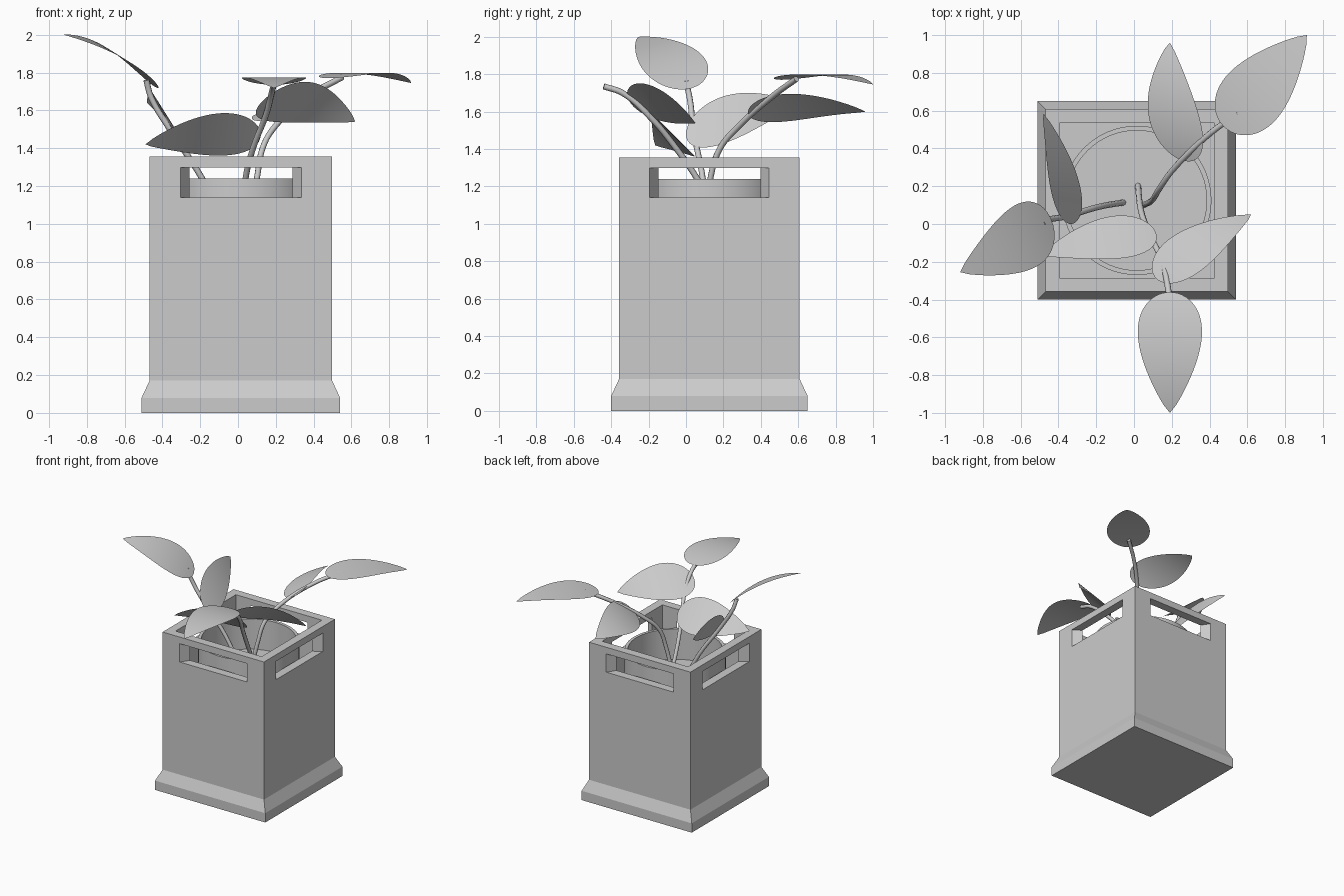
import bpy, bmesh, math
from mathutils import Vector

if "Cube" in bpy.data.objects:
    bpy.data.objects.remove(bpy.data.objects["Cube"])

CX, CY = 0.015, 0.125          # planter axis


def add_object(name, bm, smooth=False, recalc=True):
    if recalc:
        bmesh.ops.recalc_face_normals(bm, faces=bm.faces)
    for f in bm.faces:
        f.smooth = smooth
    me = bpy.data.meshes.new(name)
    bm.to_mesh(me)
    bm.free()
    ob = bpy.data.objects.new(name, me)
    bpy.context.collection.objects.link(ob)
    return ob


def activate(ob):
    bpy.ops.object.select_all(action='DESELECT')
    ob.select_set(True)
    bpy.context.view_layer.objects.active = ob


def lathe(name, profile, sides, turn=0.0, scale=1.0, smooth=False):
    """Stack rings of (radius, z); both ends are capped."""
    bm = bmesh.new()
    rings = []
    for r, z in profile:
        rings.append([bm.verts.new((CX + r * scale * math.cos(turn + 2 * math.pi * i / sides),
                                    CY + r * scale * math.sin(turn + 2 * math.pi * i / sides), z))
                      for i in range(sides)])
    for a, b in zip(rings, rings[1:]):
        for i in range(sides):
            j = (i + 1) % sides
            bm.faces.new((a[i], a[j], b[j], b[i]))
    bm.faces.new(rings[0])
    bm.faces.new(rings[-1])
    ob = add_object(name, bm, smooth)
    if smooth:
        activate(ob)
        bpy.ops.object.shade_smooth_by_angle(angle=math.radians(35))
    return ob


# Square planter box with flared foot and hollow inside
planter = lathe("planter_box", [(0.525, 0), (0.525, 0.08), (0.483, 0.17), (0.483, 1.355),
                                (0.41, 1.355), (0.41, 0.17)], 4, math.pi / 4, math.sqrt(2))

# Handle slots, narrowing inwards, one through each wall
inner, outer = (0.272 + 0.048 * 0.03 / -0.073, 0.38), (0.32 + 0.048 * 0.03 / 0.073, 0.513)
for k in range(4):
    a = k * math.pi / 2
    d, s = Vector((math.cos(a), math.sin(a), 0)), Vector((-math.sin(a), math.cos(a), 0))
    bm = bmesh.new()
    ends = []
    for half, dist in (inner, outer):
        ends.append([bm.verts.new(Vector((CX, CY, z)) + d * dist + s * half * q)
                     for q, z in ((-1, 1.14), (1, 1.14), (1, 1.298), (-1, 1.298))])
    for i in range(4):
        j = (i + 1) % 4
        bm.faces.new((ends[0][i], ends[0][j], ends[1][j], ends[1][i]))
    bm.faces.new(ends[0])
    bm.faces.new(ends[1])
    cutter = add_object("slot_cutter", bm)
    cutter.hide_render = True
    mod = planter.modifiers.new("slot", 'BOOLEAN')
    mod.operation, mod.solver, mod.object = 'DIFFERENCE', 'EXACT', cutter
    activate(planter)
    bpy.ops.object.modifier_apply(modifier=mod.name)
    bpy.data.objects.remove(cutter)

# Round inner pot, filled with soil up to z = 0.98
lathe("inner_pot", [(0.395, 0.17), (0.395, 1.24), (0.37, 1.24), (0.37, 0.98)], 64, smooth=True)


# Curved stems
def stem(name, pts):
    cu = bpy.data.curves.new(name, 'CURVE')
    cu.dimensions = '3D'
    cu.bevel_depth, cu.bevel_resolution, cu.resolution_u = 0.016, 2, 6
    cu.use_fill_caps = True
    sp = cu.splines.new('BEZIER')
    sp.bezier_points.add(len(pts) - 1)
    for bp, p in zip(sp.bezier_points, pts):
        bp.co = p
        bp.handle_left_type = bp.handle_right_type = 'AUTO'
    ob = bpy.data.objects.new(name, cu)
    bpy.context.collection.objects.link(ob)
    activate(ob)
    bpy.ops.object.convert(target='MESH')


stem("stem_right", [(0.05, 0.10, 0.96), (0.10, 0.13, 1.24), (0.13, 0.18, 1.40),
                    (0.20, 0.28, 1.52), (0.38, 0.46, 1.68), (0.55, 0.59, 1.775)])
stem("stem_front", [(0.02, 0.21, 0.96), (0.04, 0.06, 1.24), (0.08, -0.05, 1.40),
                    (0.15, -0.20, 1.58), (0.18, -0.34, 1.70), (0.19, -0.44, 1.735)])
stem("stem_left", [(-0.05, 0.115, 0.96), (-0.19, 0.09, 1.24), (-0.36, 0.04, 1.50),
                   (-0.46, 0.02, 1.67), (-0.485, 0.0, 1.76)])


# Thin arched leaves: base, tip, sideways direction, half width, arch height
def leaf(name, base, tip, side, half, arch, n=24):
    base, tip, side = Vector(base), Vector(tip), Vector(side).normalized()
    up = side.cross(tip - base).normalized()
    if up.z < 0:
        up = -up
    bm = bmesh.new()
    rows = []
    for i in range(n + 1):
        t = (i / n) ** 1.5
        w = half * max(math.sin(math.pi * t ** 0.62), 0.0) ** 0.8
        c = base.lerp(tip, t) + up * (4 * arch * t * (1 - t))
        if i in (0, n):
            rows.append([bm.verts.new(c)] * 3)
        else:
            rows.append([bm.verts.new(c + side * w * q) for q in (-1, 0, 1)])
    for a, b in zip(rows, rows[1:]):
        for q in (0, 1):
            loop = list(dict.fromkeys((a[q], a[q + 1], b[q + 1], b[q])))
            f = bm.faces.new(loop)
            f.normal_update()
            if f.normal.dot(up) < 0:
                f.normal_flip()
    add_object(name, bm, smooth=True, recalc=False)


leaf("leaf_back_right", (0.48, 0.51, 1.77), (0.915, 1.0, 1.745), (0.74, -0.67, 0), 0.175, 0.04)
leaf("leaf_back", (0.26, 0.335, 1.58), (0.19, 0.96, 1.60), (0.285, -0.08, 0.14), 0.163, 0.045)
leaf("leaf_front", (0.19, -0.36, 1.735), (0.19, -1.0, 1.718), (1, 0, 0), 0.17, 0.048)
leaf("leaf_front_right", (0.13, -0.30, 1.65), (0.62, 0.05, 1.54), (0.2, -0.13, 0.2), 0.162, 0.05)
leaf("leaf_front_left", (0.12, -0.06, 1.46), (-0.49, -0.165, 1.42), (0.035, -0.22, 0.22), 0.16, 0.042)
leaf("leaf_left", (-0.34, 0.0, 1.49), (-0.48, 0.585, 1.64), (0.17, -0.03, -0.27), 0.155, 0.03)
leaf("leaf_high_left", (-0.44, 0.03, 1.725), (-0.92, -0.255, 2.0), (0.4, -0.88, -0.25), 0.175, 0.05)
